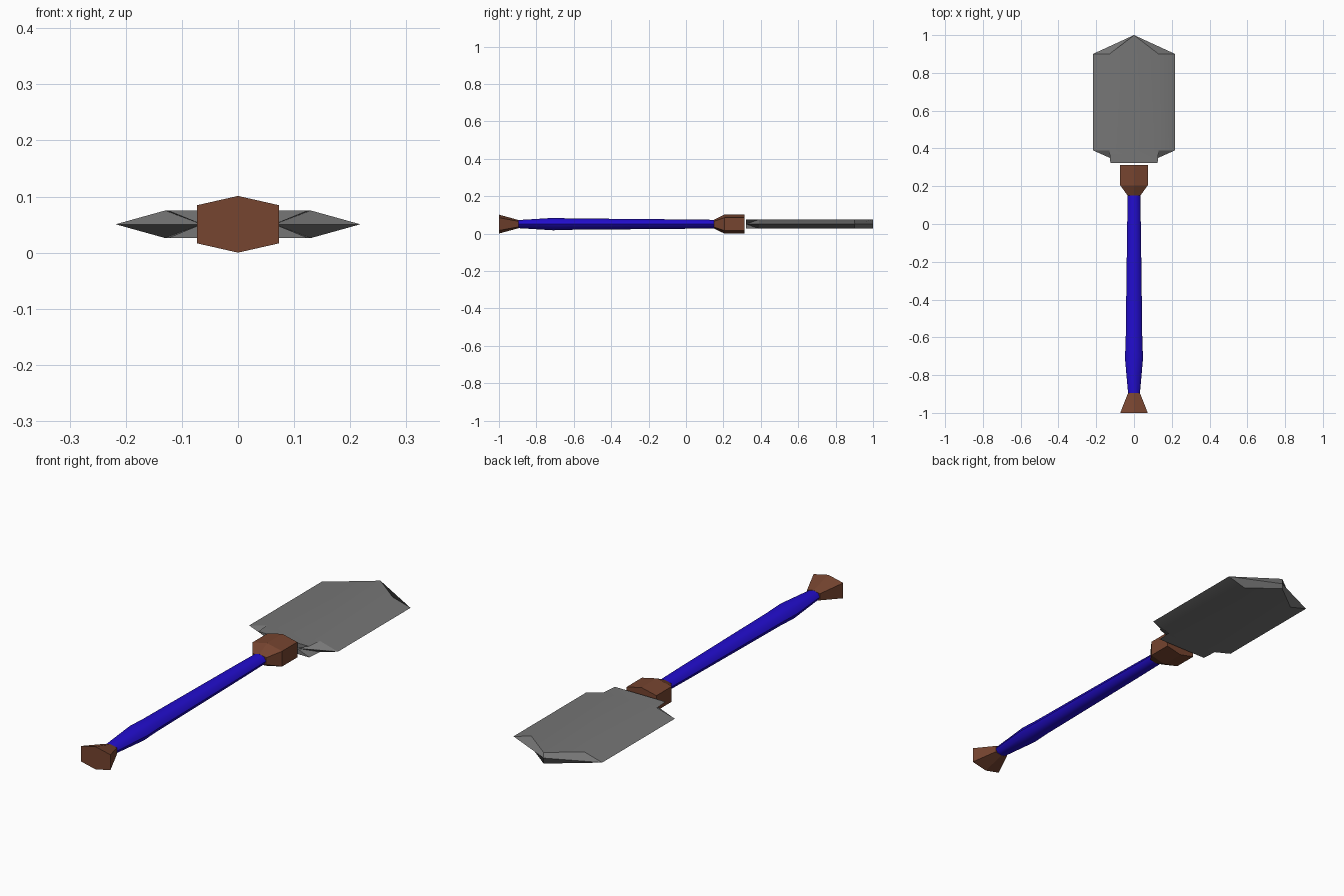
import bpy
import bmesh
import math

cube = bpy.data.objects.get("Cube")
if cube:
    bpy.data.objects.remove(cube, do_unlink=True)

MID = 0.0505  # height of the long axis


def material(name, color, rough=0.7):
    mat = bpy.data.materials.new(name)
    mat.use_nodes = True
    mat.diffuse_color = (*color, 1)
    bsdf = next(n for n in mat.node_tree.nodes if n.type == 'BSDF_PRINCIPLED')
    bsdf.inputs["Base Color"].default_value = (*color, 1)
    bsdf.inputs["Roughness"].default_value = rough
    return mat


steel = material("grey steel", (0.18, 0.18, 0.18))
brown = material("brown wood", (0.18, 0.058, 0.029))
blue = material("blue grip", (0.016, 0.004, 0.62))


def loft(name, sections, mat, smooth=None, creases=()):
    """Skin a list of (y, [(x, z), ...]) sections and cap both ends.
    creases lists (section, point, next point) diagonals to cut."""
    bm = bmesh.new()
    rings = [[bm.verts.new((x, y, z + MID)) for x, z in pts] for y, pts in sections]
    n = len(rings[0])
    for a, b in zip(rings, rings[1:]):
        for i in range(n):
            j = (i + 1) % n
            bm.faces.new((a[i], a[j], b[j], b[i]))
    bm.faces.new(rings[0])
    bm.faces.new(rings[-1])
    for s, i, j in creases:
        bmesh.ops.connect_verts(bm, verts=[rings[s][i], rings[s + 1][j]])
    bmesh.ops.remove_doubles(bm, verts=bm.verts, dist=0.0005)
    bmesh.ops.recalc_face_normals(bm, faces=bm.faces)
    mesh = bpy.data.meshes.new(name)
    bm.to_mesh(mesh)
    bm.free()
    mesh.materials.append(mat)
    obj = bpy.data.objects.new(name, mesh)
    bpy.context.collection.objects.link(obj)
    if smooth:
        bpy.ops.object.select_all(action='DESELECT')
        obj.select_set(True)
        bpy.context.view_layer.objects.active = obj
        bpy.ops.object.shade_smooth_by_angle(angle=math.radians(smooth))
    return obj


def block(s):
    """Six-sided section with upright sides and a low ridge above and below."""
    w, h, ridge = 0.073 * s, 0.034 * s, 0.0505 * s
    return [(w, h), (0, ridge), (-w, h), (-w, -h), (0, -ridge), (w, -h)]


def oval(w):
    """Rounded section for the grip."""
    angles = [math.tau * i / 8 for i in range(8)]
    return [(w * math.cos(a), 0.69 * w * math.sin(a)) for a in angles]


def wedge(edge, flat, t=0.0245):
    """Blade section: cutting edges at the sides, flats above and below."""
    return [(edge, 0), (flat, t), (-flat, t), (-edge, 0), (-flat, -t), (flat, -t)]


# Pommel and guard
loft("pommel", [(-1, block(1)), (-0.895, block(0.43))], brown)
loft("guard", [(0.15, block(0.46)), (0.205, block(1)), (0.312, block(1))], brown)

# Grip, swelling towards the pommel
loft("grip", [(y, oval(w)) for y, w in
              ((-0.9, 0.031), (-0.71, 0.048), (-0.62, 0.044),
               (-0.3, 0.040), (0.0, 0.036), (0.16, 0.033))], blue, 50)

# Blade with a notched root and a pointed end
loft("blade", [(0.322, wedge(0.065, 0.125)), (0.39, wedge(0.218, 0.13)),
               (0.9, wedge(0.218, 0.13)), (1, wedge(0, 0))], steel, 25,
     creases=[(0, c, f) for c, f in ((0, 1), (0, 5), (3, 2), (3, 4))])
